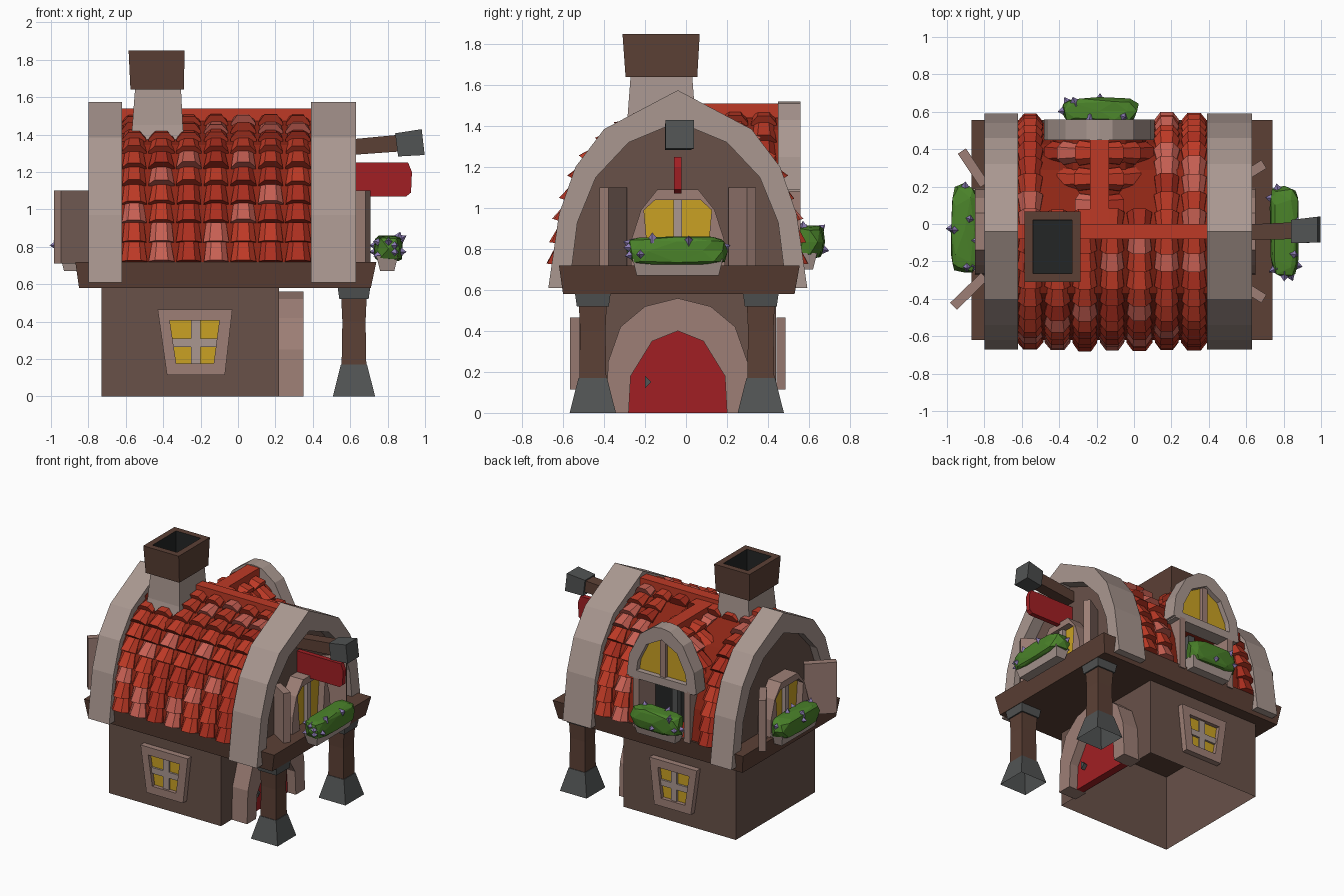
import bpy, bmesh, math, random
from mathutils import Vector

if "Cube" in bpy.data.objects:
    bpy.data.objects.remove(bpy.data.objects["Cube"])

random.seed(4)
CY = -0.04    # centre line of the house
DX = -0.185   # centre line of the dormer


def mat(name, r, g, b):
    m = bpy.data.materials.new(name)
    m.diffuse_color = [(c / 255) ** 2.2 for c in (r, g, b)] + [1]
    m.use_nodes = True
    m.node_tree.nodes["Principled BSDF"].inputs["Base Color"].default_value = m.diffuse_color
    return m


BROWN = mat("brown wood", 104, 82, 74)
DARKWOOD = mat("dark wood", 92, 66, 56)
TRIM = mat("trim", 156, 126, 117)
VERGE = mat("pale verge", 168, 150, 143)
STONE = mat("dark stone", 82, 84, 84)
HOLE = mat("dark hollow", 40, 42, 42)
RED = mat("door red", 160, 36, 40)
UNDER = mat("roof underlay", 140, 42, 28)
TILES = [mat("tile red", 188, 60, 42), mat("tile dark", 170, 50, 36), mat("tile pale", 198, 96, 84)]
GLASS = mat("yellow glass", 200, 160, 40)
GREEN = mat("leaf green", 76, 130, 46)
PURPLE = mat("flower purple", 140, 124, 180)


def finish(name, bm, *mats):
    bmesh.ops.recalc_face_normals(bm, faces=bm.faces[:])
    me = bpy.data.meshes.new(name)
    bm.to_mesh(me)
    bm.free()
    for m in mats:
        me.materials.append(m)
    ob = bpy.data.objects.new(name, me)
    bpy.context.collection.objects.link(ob)
    return ob


def loft(name, a, b, m, open_bottom=False, bm=None):
    """Join two matching loops of points and cap the ends."""
    own = bm is None
    bm = bm or bmesh.new()
    va, vb = [bm.verts.new(p) for p in a], [bm.verts.new(p) for p in b]
    n = len(a)
    faces = [bm.faces.new((va[i], va[(i + 1) % n], vb[(i + 1) % n], vb[i])) for i in range(n)]
    if not open_bottom:
        faces.append(bm.faces.new(va[::-1]))
    faces.append(bm.faces.new(vb))
    return finish(name, bm, m) if own else faces


def prism(name, pts, axis, lo, hi, m):
    put = {"x": lambda p, t: (t, p[0], p[1]), "y": lambda p, t: (p[0], t, p[1]),
           "z": lambda p, t: (p[0], p[1], t)}[axis]
    return loft(name, [put(p, lo) for p in pts], [put(p, hi) for p in pts], m)


def rect(x0, x1, y0, y1, z):
    return [(x0, y0, z), (x1, y0, z), (x1, y1, z), (x0, y1, z)]


def box(name, x0, x1, y0, y1, z0, z1, m, open_bottom=False):
    return loft(name, rect(x0, x1, y0, y1, z0), rect(x0, x1, y0, y1, z1), m, open_bottom)


def sym(half, c):
    """Full outline from the right half, listed bottom to top."""
    return [(c + p, z) for p, z in half] + [(c - p, z) for p, z in half[::-1] if p > 0]


def band(name, outer, inner, c, axis, lo, hi, m):
    return prism(name, sym(outer, c) + sym(inner, c)[::-1], axis, lo, hi, m)


# lower storey and jetty floor
box("lower_walls", -0.73, 0.22, -0.52, 0.44, 0, 0.6, BROWN, True)
loft("jetty_floor", rect(-0.85, 0.71, -0.60, 0.53, 0.58), rect(-0.87, 0.74, -0.62, 0.555, 0.72), DARKWOOD)

# door and its arch
door = [(0.24, 0), (0.23, 0.18), (0.125, 0.35), (0, 0.40)]
band("door_arch", [(0.35, 0), (0.34, 0.25), (0.28, 0.42), (0.16, 0.52), (0, 0.56)], door, CY, "x", 0.2, 0.35, TRIM)
prism("door", sym(door, CY), "x", 0.222, 0.28, RED)
prism("door_handle", [(-0.2, 0.12), (-0.17, 0.15), (-0.2, 0.18)], "x", 0.28, 0.31, STONE)

# porch columns
for side, y in (("front", -0.455), ("back", 0.365)):
    def ring(r, z, x=0.62):
        return rect(x - r, x + r, y - r, y + r, z)
    loft(side + "_column_base", ring(0.113, 0), ring(0.07, 0.17), STONE, True)
    loft(side + "_column_lower", ring(0.066, 0.17), ring(0.062, 0.4), DARKWOOD)
    loft(side + "_column_upper", ring(0.062, 0.4), ring(0.068, 0.53), DARKWOOD)
    loft(side + "_column_cap", ring(0.078, 0.52), ring(0.088, 0.59), STONE)

# lower side windows
for side, s in (("front", -1), ("back", 1)):
    def slab(name, pts, d0, d1, m):
        ys = sorted((CY + s * d0, CY + s * d1))
        prism(side + name, pts, "y", ys[0], ys[1], m)
    out = [(-0.38, 0.115), (-0.07, 0.115), (-0.03, 0.465), (-0.43, 0.465)]
    inn = [(-0.33, 0.175), (-0.13, 0.175), (-0.10, 0.405), (-0.365, 0.405)]
    for i in range(4):
        j = (i + 1) % 4
        slab("_window_frame", [out[i], out[j], inn[j], inn[i]], 0.481, 0.525, TRIM)
    slab("_window_glass", inn, 0.481, 0.495, GLASS)
    slab("_window_post", [(-0.25, 0.17), (-0.2, 0.17), (-0.2, 0.41), (-0.25, 0.41)], 0.481, 0.51, VERGE)
    slab("_window_bar", [(-0.35, 0.265), (-0.11, 0.265), (-0.11, 0.31), (-0.35, 0.31)], 0.481, 0.51, VERGE)

# roof underlay, notched under the dormer
roof = [(0.58, 0.72), (0.545, 0.95), (0.465, 1.17), (0.33, 1.345), (0, 1.49)]
prism("roof_left", sym(roof, CY), "x", -0.65, -0.40, UNDER)
prism("roof_right", sym(roof, CY), "x", 0.03, 0.42, UNDER)
notch = [(0.57, 0.72), (0.38, 0.74), (0.38, 1.12), (0.48, 1.12)] + roof[2:]
prism("roof_middle", [(CY + p, z) for p, z in notch] + [(CY - p, z) for p, z in roof[-2::-1]],
      "x", -0.40, 0.03, UNDER)
box("dormer_recess", -0.40, 0.03, 0.33, 0.36, 0.73, 1.12, HOLE)
box("roof_ridge", -0.63, 0.40, -0.08, 0.0, 1.47, 1.54, TILES[0])

# verges and gable walls
outer = [(0.632, 0.61), (0.58, 0.97), (0.50, 1.20), (0.36, 1.385), (0, 1.575)]
inner = [(0.53, 0.61), (0.49, 0.93), (0.40, 1.15), (0.24, 1.32), (0, 1.42)]
for side, lo, hi, w0, w1 in (("left", -0.80, -0.62, -0.74, -0.64), ("right", 0.39, 0.63, 0.43, 0.54)):
    band(side + "_verge", outer, inner, CY, "x", lo, hi, VERGE)
    prism(side + "_gable_wall", sym(inner, CY), "x", w0, w1, BROWN)


def tile_rows(name, profile, cols, rows, width, place, skip=None):
    """Overlapping chamfered tiles laid down a curved slope."""
    bm = bmesh.new()
    pts = [Vector(p) for p in profile[::-1]]
    total = sum((b - a).length for a, b in zip(pts, pts[1:]))

    def at(d):
        for a, b in zip(pts, pts[1:]):
            seg = (b - a).length
            if d <= seg or b is pts[-1]:
                return a + (b - a) * (d / seg)
            d -= seg
    for side in (-1, 1):
        for r in range(rows):
            step = total / rows
            p0, p1 = at(r * step), at((r + 1) * step)
            d = (p1 - p0).normalized()
            n = Vector((-d.y, d.x))
            if n.y < 0:
                n = -n
            for u in cols:
                if skip and skip(side, r, u):
                    continue
                loops = []
                for p, w, h in ((p0, 0.36 * width, 0.022), (p1, 0.47 * width, 0.06)):
                    w *= random.uniform(0.94, 1.04)
                    h *= random.uniform(0.85, 1.15)
                    loops.append([place(u + k * w, side, p + n * q) for k, q in
                                  ((-1, -0.02), (-0.98, h * 0.25), (-0.5, h), (0.5, h), (0.98, h * 0.25), (1, -0.02))])
                k = random.choice((0, 0, 0, 1, 1, 2))
                for f in loft("", loops[0], loops[1], None, bm=bm):
                    f.material_index = k
    finish(name, bm, *TILES)


tile_rows("roof_tiles", roof, [-0.555 + 0.146 * i for i in range(7)], 10, 0.146,
          lambda u, s, p: (u, CY + s * p.x, p.y),
          lambda s, r, u: s > 0 and r > 0 and -0.45 < u < 0.1)

# dormer
d_roof = [(0.25, 1.10), (0.23, 1.25), (0.14, 1.38), (0, 1.46)]
d_out = [(0.295, 1.09), (0.275, 1.25), (0.18, 1.43), (0.07, 1.51), (0, 1.52)]
d_in = [(0.22, 1.09), (0.20, 1.22), (0.13, 1.36), (0, 1.43)]
prism("dormer_roof", sym(d_roof, DX), "y", 0.0, 0.47, UNDER)
tile_rows("dormer_tiles", d_roof, [0.10, 0.24, 0.38], 4, 0.14, lambda u, s, p: (DX + s * p.x, u, p.y))
box("dormer_ridge", DX - 0.05, DX + 0.05, 0.0, 0.47, 1.44, 1.51, TILES[0])
band("dormer_verge", d_out, d_in, DX, "y", 0.45, 0.56, VERGE)
prism("dormer_glass", sym(d_in, DX), "y", 0.45, 0.52, GLASS)
box("dormer_post", DX - 0.022, DX + 0.022, 0.5, 0.545, 1.1, 1.42, TRIM)
box("dormer_sill", DX - 0.28, DX + 0.28, 0.45, 0.56, 1.08, 1.14, VERGE)
for s in (-1, 1):
    x = DX + s * 0.215
    box("dormer_jamb", x - 0.025, x + 0.025, 0.36, 0.56, 0.7, 1.1, TRIM)
box("dormer_mullion", DX - 0.025, DX + 0.025, 0.36, 0.40, 0.73, 1.1, STONE)

# gable windows
w_out = [(0.23, 0.71), (0.225, 0.85), (0.18, 0.99), (0.10, 1.09)]
w_in = [(0.14, 0.71), (0.165, 0.99), (0.11, 1.04)]
for side, wall, s in (("left", -0.73, -1), ("right", 0.53, 1)):
    def span(d):
        return sorted((wall, wall + s * d))
    band(side + "_gable_frame", w_out, w_in, CY, "x", *span(0.12), TRIM)
    prism(side + "_gable_glass", sym(w_in, CY), "x", *span(0.07), GLASS)
    box(side + "_gable_mullion", *span(0.1), CY - 0.02, CY + 0.02, 0.72, 1.06, VERGE)

# open shutters: hinge point to tip
for name, x0, y0, x1, y1 in (("left_front", -0.80, -0.28, -0.965, -0.44), ("left_back", -0.80, 0.21, -0.92, 0.39),
                             ("right_front", 0.55, -0.31, 0.695, -0.40), ("right_back", 0.55, 0.23, 0.695, 0.32)):
    n = Vector((y0 - y1, x1 - x0)).normalized() * 0.026
    prism(name + "_shutter", [(x0 + n.x, y0 + n.y), (x1 + n.x, y1 + n.y), (x1 - n.x, y1 - n.y), (x0 - n.x, y0 - n.y)],
          "z", 0.71, 1.10, TRIM)


def flower_box(name, c, r, p):
    """Leafy bush with small pointed flowers over a tapered planter."""
    x0, x1, y0, y1, z0, z1 = p
    loft(name + "_planter", rect(x0 + 0.02, x1 - 0.02, y0 + 0.02, y1 - 0.02, z0), rect(x0, x1, y0, y1, z1), VERGE)
    bm = bmesh.new()
    bmesh.ops.create_icosphere(bm, subdivisions=2, radius=1)
    spots = []
    for v in bm.verts:
        v.co = [math.copysign(abs(k) ** 0.5, k) * q * random.uniform(0.9, 1.06) for k, q in zip(v.co, r)]
        v.co += Vector(c)
    bm.normal_update()
    for f in bm.faces:
        if f.normal.z > -0.3 and random.random() < 0.16:
            spots.append((f.calc_center_median(), f.normal.copy()))
    finish(name + "_leaves", bm, GREEN)
    bm = bmesh.new()
    for pos, n in spots:
        m = n.to_track_quat("Z", "Y").to_matrix().to_4x4()
        m.translation = pos + n * 0.008
        bmesh.ops.create_cone(bm, cap_ends=True, segments=4, radius1=0.032, radius2=0, depth=0.045, matrix=m)
    finish(name + "_flowers", bm, PURPLE)


flower_box("right_gable", (0.805, -0.045, 0.79), (0.083, 0.25, 0.075), (0.74, 0.855, -0.26, 0.18, 0.67, 0.75))
flower_box("left_gable", (-0.905, -0.03, 0.79), (0.075, 0.245, 0.075), (-0.95, -0.84, -0.25, 0.19, 0.67, 0.75))
flower_box("dormer", (DX, 0.605, 0.835), (0.205, 0.07, 0.085), (-0.36, 0.0, 0.53, 0.64, 0.70, 0.78))

# chimney with hollow cap
loft("chimney_foot", rect(-0.575, -0.285, -0.31, 0.07, 1.34), rect(-0.565, -0.295, -0.285, 0.045, 1.45), VERGE)
loft("chimney_stack", rect(-0.565, -0.295, -0.285, 0.045, 1.45), rect(-0.55, -0.305, -0.27, 0.03, 1.65), VERGE)
bm = bmesh.new()
top = loft("", rect(-0.575, -0.29, -0.295, 0.055, 1.64), rect(-0.585, -0.285, -0.31, 0.067, 1.85), None, bm=bm)[-1]
bm.normal_update()
bmesh.ops.inset_region(bm, faces=[top], thickness=0.065)
well = bmesh.ops.inset_region(bm, faces=[top], thickness=0.002, depth=-0.16)["faces"]
for f in well + [top]:
    f.material_index = 1
finish("chimney_cap", bm, DARKWOOD, HOLE)


# sign beam, end block and hanging banner
def cross(x, y, z, r, lean=0.0):
    return [(x + lean, y - r, z - r), (x + lean, y + r, z - r), (x - lean, y + r, z + r), (x - lean, y - r, z + r)]


loft("sign_beam", cross(0.45, -0.05, 1.32, 0.04), cross(0.87, -0.035, 1.355, 0.045), DARKWOOD)
loft("beam_block", cross(0.848, -0.04, 1.345, 0.062, 0.008), cross(0.99, -0.03, 1.36, 0.069, 0.008), STONE)
flag = [(0.52, 1.07), (0.90, 1.07), (0.925, 1.09), (0.93, 1.20), (0.91, 1.25), (0.52, 1.25)]
prism("banner", flag, "y", CY - 0.018, CY + 0.018, RED)
